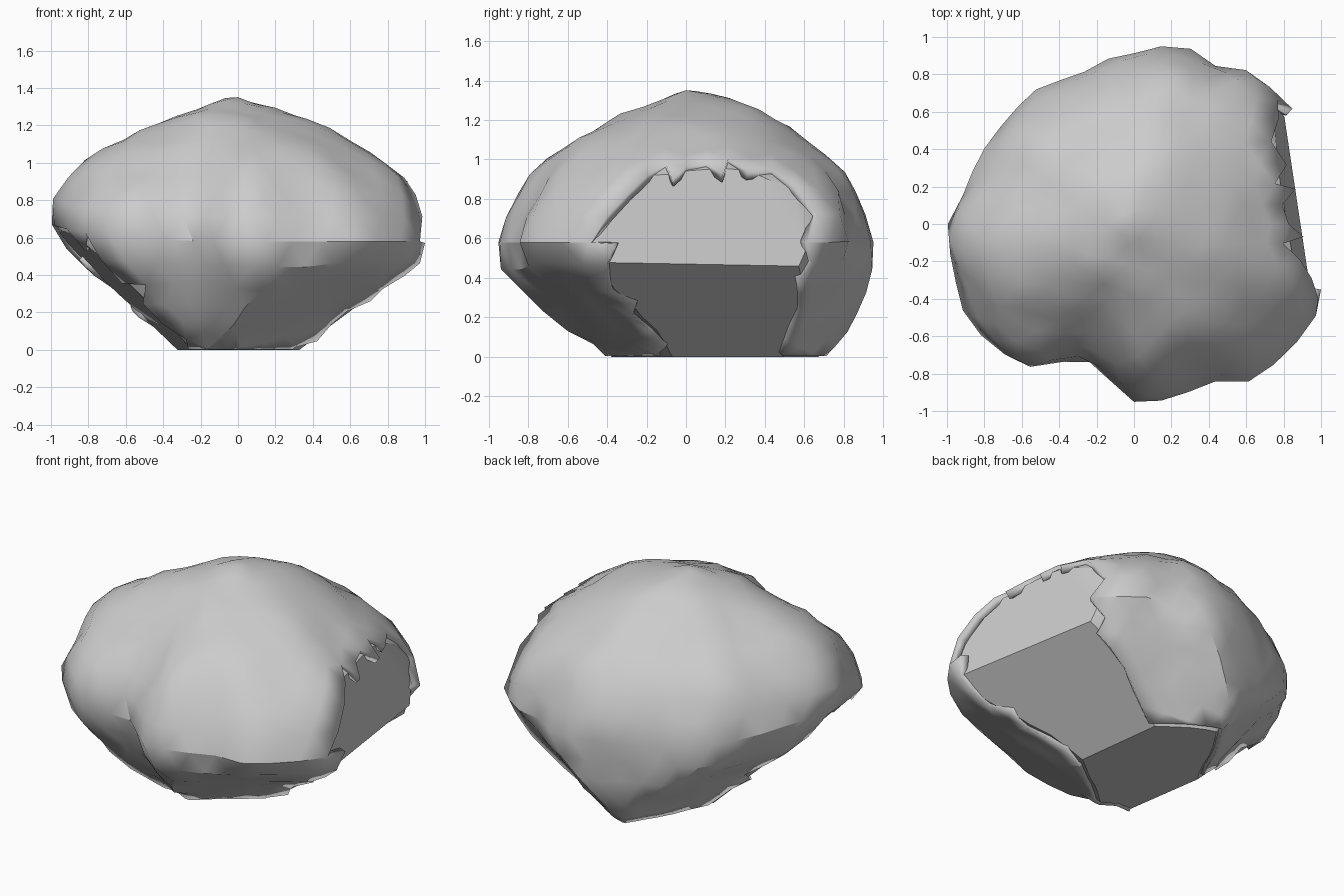
import bpy, bmesh, math
from mathutils import Vector, noise

if "Cube" in bpy.data.objects:
    bpy.data.objects.remove(bpy.data.objects["Cube"])

# plan outline of the uncut boulder (x, y), and its vertical profile (spread, height)
PLAN = [(1.08, 0), (1.06, -.33), (.97, -.5), (.8, -.66), (.62, -.82), (.45, -.84), (.2, -.92),
        (.04, -.97), (-.1, -.86), (-.2, -.79), (-.33, -.75), (-.58, -.78), (-.7, -.71),
        (-.89, -.47), (-.97, -.27), (-1.01, -.05), (-.94, .12), (-.85, .28), (-.74, .5),
        (-.55, .68), (-.32, .81), (-.05, .9), (.21, .96), (.35, .93), (.46, .86), (.58, .87),
        (.72, .76), (.85, .63), (1.0, .4)]
PROFILE = [(0, -.78), (.48, -.72), (.65, -.58), (.77, -.46), (.87, -.33), (.95, -.18), (1, 0),
           (.96, .14), (.86, .29), (.63, .47), (.4, .61), (.2, .7), (0, .76)]
CENTRE = Vector((0, 0, .58))

# broken faces: point on plane, outward normal
CUTS = [(Vector((.89, 0, .47)), Vector((.98, .15, .15)).normalized()),
        (Vector((.89, 0, .47)), Vector((.47, .06, -.57)).normalized()),
        (Vector((-.97, -.1, .65)), Vector((-.66, -.1, -.7)).normalized())]

# soft flats that taper the underside: point, outward normal
FLATS = [(Vector((-.165, .53, 0)), Vector((-.885, .46, -.9)).normalized()),
         (Vector((.13, .62, 0)), Vector((.52, .86, -.75)).normalized()),
         (Vector((.22, -.19, 0)), Vector((.6, -.8, -1.4)).normalized())]

# bumps and dents: position, radius, amount
LUMPS = [((-.62, -.12, 1.0), .25, .05), ((-.4, -.65, .95), .22, -.08), ((.15, -.55, 1.0), .25, .03),
         ((-.3, -.4, 1.15), .15, -.03), ((.6, -.2, 1.0), .22, .03), ((.45, .85, .7), .15, -.04),
         ((-.3, -.75, .4), .25, -.04), ((.65, -.7, .5), .2, .03), ((-.22, .1, 1.27), .2, .03)]


def table(points):
    return sorted((math.atan2(b, a), math.hypot(a, b)) for a, b in points)


def lookup(tab, a):
    for (a0, r0), (a1, r1) in zip(tab, tab[1:]):
        if a0 <= a <= a1:
            return r0 + (r1 - r0) * (a - a0) / max(a1 - a0, 1e-6)
    return tab[-1][1]


plan = table(PLAN)
plan = [(plan[-1][0] - math.tau, plan[-1][1])] + plan + [(plan[0][0] + math.tau, plan[0][1])]
profile = table(PROFILE)


def boulder(scale):
    bm = bmesh.new()
    bmesh.ops.create_icosphere(bm, subdivisions=4, radius=1)
    for v in bm.verts:
        d = v.co.normalized()
        th = math.atan2(d.y, d.x)
        ph = math.atan2(d.z, math.hypot(d.x, d.y))
        rho, r = lookup(profile, ph), lookup(plan, th)
        s, h = rho * math.cos(ph) * r, rho * math.sin(ph)
        lift = .09 * max(0, -d.x) ** 3
        if h > 0:  # fuller shoulder towards the back
            lift += (.05 if d.y > 0 else .005) * math.sin(th) ** 2 * math.sin(2 * ph)
        lean = .15 * max(0, -h - .1) / .48
        p = CENTRE + Vector((s * math.cos(th), s * math.sin(th) + lean, h + lift))
        for q, n in FLATS:
            p -= n * max(0, (p - q).dot(n))
        k = 1 + .03 * noise.noise(p * 3.2) + .025 * noise.noise(p * 7)
        for c, rad, amt in LUMPS:
            k += amt * math.exp(-((p - Vector(c)).length / rad) ** 2)
        v.co = CENTRE + (p - CENTRE) * k * scale
    return bm


def slice_off(bm, point, normal, fill):
    geom = bm.verts[:] + bm.edges[:] + bm.faces[:]
    res = bmesh.ops.bisect_plane(bm, geom=geom, plane_co=point, plane_no=normal, clear_outer=True)
    if fill:
        edges = [e for e in res['geom_cut'] if isinstance(e, bmesh.types.BMEdge)]
        bmesh.ops.contextual_create(bm, geom=edges)


def finish(bm, name):
    bmesh.ops.recalc_face_normals(bm, faces=bm.faces)
    me = bpy.data.meshes.new(name)
    bm.to_mesh(me)
    bm.free()
    ob = bpy.data.objects.new(name, me)
    bpy.context.collection.objects.link(ob)
    bpy.ops.object.select_all(action='DESELECT')
    ob.select_set(True)
    bpy.context.view_layer.objects.active = ob
    bpy.ops.object.shade_smooth_by_angle(angle=math.radians(30))
    return ob


# solid core with clean broken faces
core = boulder(.97)
for point, normal in CUTS:
    slice_off(core, point, normal, True)
slice_off(core, Vector((0, 0, 0)), Vector((0, 0, -1)), True)
finish(core, "rock_core")

# outer crust with a chunky broken rim around the cuts
crust = boulder(1)
gone = []
for f in crust.faces:
    c = f.calc_center_median()
    rag = .015 + .05 * noise.noise(c * 5)
    if c.y < -.3 and c.x > .6 and c.z > .4:
        rag += .05
    if any((c - p).dot(n) > rag for p, n in CUTS):
        gone.append(f)
bmesh.ops.delete(crust, geom=gone, context='FACES')
for v in crust.verts:  # pull stray rim points back to the break
    for p, n in CUTS:
        over = (v.co - p).dot(n) - (.07 if n.z > 0 else .025)
        if over > 0:
            v.co -= n * over
slice_off(crust, Vector((0, 0, .003)), Vector((0, 0, -1)), False)
ob = finish(crust, "rock_crust")
sol = ob.modifiers.new("thickness", 'SOLIDIFY')
sol.thickness = .05
sol.offset = -1
